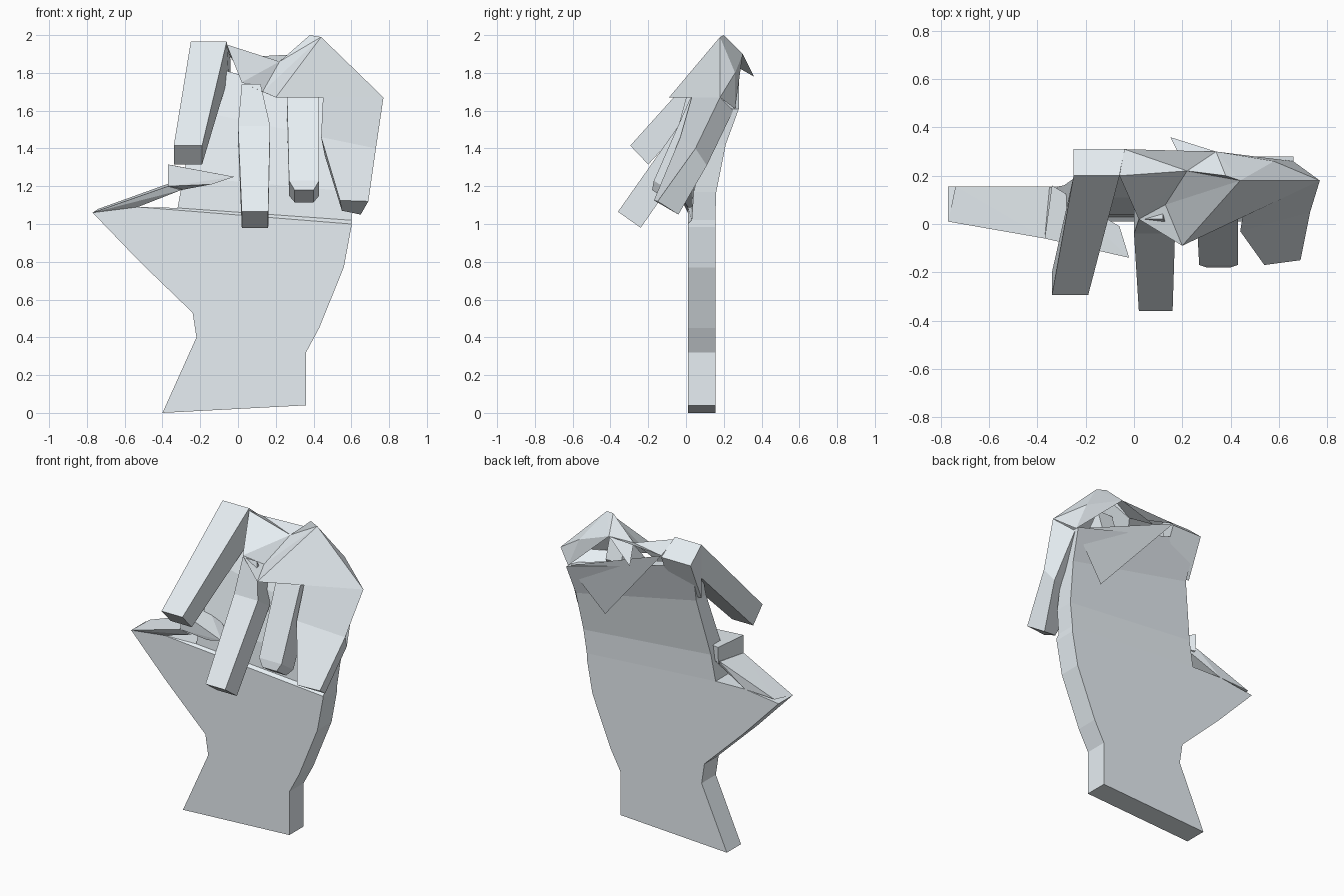
import bpy, bmesh

if "Cube" in bpy.data.objects:
    bpy.data.objects.remove(bpy.data.objects["Cube"])

pale = bpy.data.materials.new("pale_blue_grey")
pale.diffuse_color = (0.80, 0.86, 0.90, 1)
pale.use_nodes = True
pale.node_tree.nodes["Principled BSDF"].inputs["Base Color"].default_value = pale.diffuse_color


def finish(name, bm):
    bmesh.ops.recalc_face_normals(bm, faces=bm.faces[:])
    mesh = bpy.data.meshes.new(name)
    bm.to_mesh(mesh)
    bm.free()
    mesh.materials.append(pale)
    obj = bpy.data.objects.new(name, mesh)
    bpy.context.collection.objects.link(obj)
    return obj


def loft(name, rings):
    """Skin a chain of four-cornered rings and cap both ends."""
    bm = bmesh.new()
    rows = [[bm.verts.new(p) for p in ring] for ring in rings]
    for a, b in zip(rows, rows[1:]):
        for i in range(4):
            j = (i + 1) % 4
            bm.faces.new((a[i], a[j], b[j], b[i]))
    bm.faces.new(rows[0])
    bm.faces.new(rows[-1])
    return finish(name, bm)


def hull(name, points):
    bm = bmesh.new()
    verts = [bm.verts.new(p) for p in points]
    bmesh.ops.convex_hull(bm, input=verts)
    return finish(name, bm)


def ring(x0, x1, outer, under):
    """Finger cross-section: x range, then (y, z) of outer and under edges."""
    return [(x0, *outer), (x1, *outer), (x1, *under), (x0, *under)]


# palm and wrist: left (x, z), right (x, z), front y, back y
palm_rows = [
    ((-.40, 0), (.36, .04), .01, .155),
    ((-.22, .40), (.36, .32), .01, .155),
    ((-.24, .53), (.43, .45), .01, .155),
    ((-.52, .80), (.56, .77), .01, .155),
    ((-.77, 1.06), (.60, .985), .01, .155),
    ((-.53, 1.09), (.60, 1.0), .01, .155),
    ((-.32, 1.085), (.60, 1.02), .03, .155),
    ((-.29, 1.25), (.62, 1.17), .04, .16),
    ((-.22, 1.60), (.64, 1.42), .11, .21),
    ((-.24, 1.86), (.66, 1.61), .20, .28),
]
loft("palm", [[(l[0], f, l[1]), (r[0], f, r[1]), (r[0], b, r[1]), (l[0], b, l[1])]
              for l, r, f, b in palm_rows])

# fingers curled toward the palm, from tip to knuckle
fingers = {
    "index_finger": [
        ring(-.34, -.19, (-.295, 1.415), (-.20, 1.315)),
        ring(-.25, -.06, (.20, 1.965), (.20, 1.75)),
        ring(-.25, -.04, (.31, 1.87), (.20, 1.62))],
    "middle_finger": [
        ring(.02, .16, (-.36, 1.065), (-.24, .98)),
        ring(.00, .17, (-.04, 1.52), (.08, 1.44)),
        ring(.02, .12, (.02, 1.74), (.16, 1.52))],
    "ring_finger": [
        ring(.30, .40, (-.18, 1.18), (-.08, 1.115)),
        ring(.27, .43, (-.17, 1.23), (-.05, 1.15)),
        ring(.26, .43, (.02, 1.66), (.15, 1.57)),
        ring(.31, .42, (.17, 1.86), (.22, 1.70))],
}
for name, rings in fingers.items():
    loft(name, rings)

loft("little_finger", [
    [(.54, -.17, 1.125), (.69, -.15, 1.12), (.65, -.04, 1.05), (.55, -.06, 1.07)],
    [(.44, -.03, 1.46), (.73, .05, 1.40), (.70, .11, 1.31), (.46, .05, 1.36)],
    [(.45, .03, 1.67), (.77, .18, 1.67), (.66, .25, 1.60), (.47, .19, 1.57)]])

# thumb: flat base wedge, then the tip crossing the palm
hull("thumb_base", [
    (-.77, .01, 1.06), (-.74, .155, 1.08), (-.53, .01, 1.09), (-.53, .155, 1.09),
    (-.37, -.06, 1.20), (-.35, .155, 1.22), (-.30, -.05, 1.18), (-.30, .13, 1.20)])
hull("thumb_tip", [
    (-.37, -.06, 1.20), (-.37, -.06, 1.315), (-.34, .16, 1.31), (-.34, .155, 1.20),
    (-.30, .02, 1.18), (-.02, -.14, 1.25), (-.14, -.11, 1.21), (-.06, -.01, 1.24)])

# faceted knuckle shell joining the fingers to the back of the hand
pts = {
    "front": (.20, -.09, 1.67), "outer": (.77, .18, 1.67), "peak": (.44, .18, 1.99),
    "ridge": (.38, .20, 2.0), "index": (-.06, .20, 1.95), "index_back": (-.04, .31, 1.88),
    "dip": (.22, .22, 1.86), "mid": (.02, .02, 1.75), "inner": (.13, .08, 1.70),
    "top_back": (.34, .30, 1.90), "back": (.66, .26, 1.61), "low": (.43, .21, 1.34),
    "spike": (.15, .36, 1.78), "side": (.58, .26, 1.80),
}
tris = [
    "front outer peak", "front peak inner", "inner peak dip", "dip peak ridge",
    "index mid dip", "mid inner dip", "index dip index_back", "index_back dip top_back",
    "dip ridge top_back", "ridge peak top_back", "peak side top_back",
    "peak outer side", "outer back side", "index_back low back",
    "top_back spike dip", "side back top_back", "mid inner front",
]
bm = bmesh.new()
verts = {k: bm.verts.new(p) for k, p in pts.items()}
for t in tris:
    bm.faces.new([verts[k] for k in t.split()])
finish("knuckles", bm)
